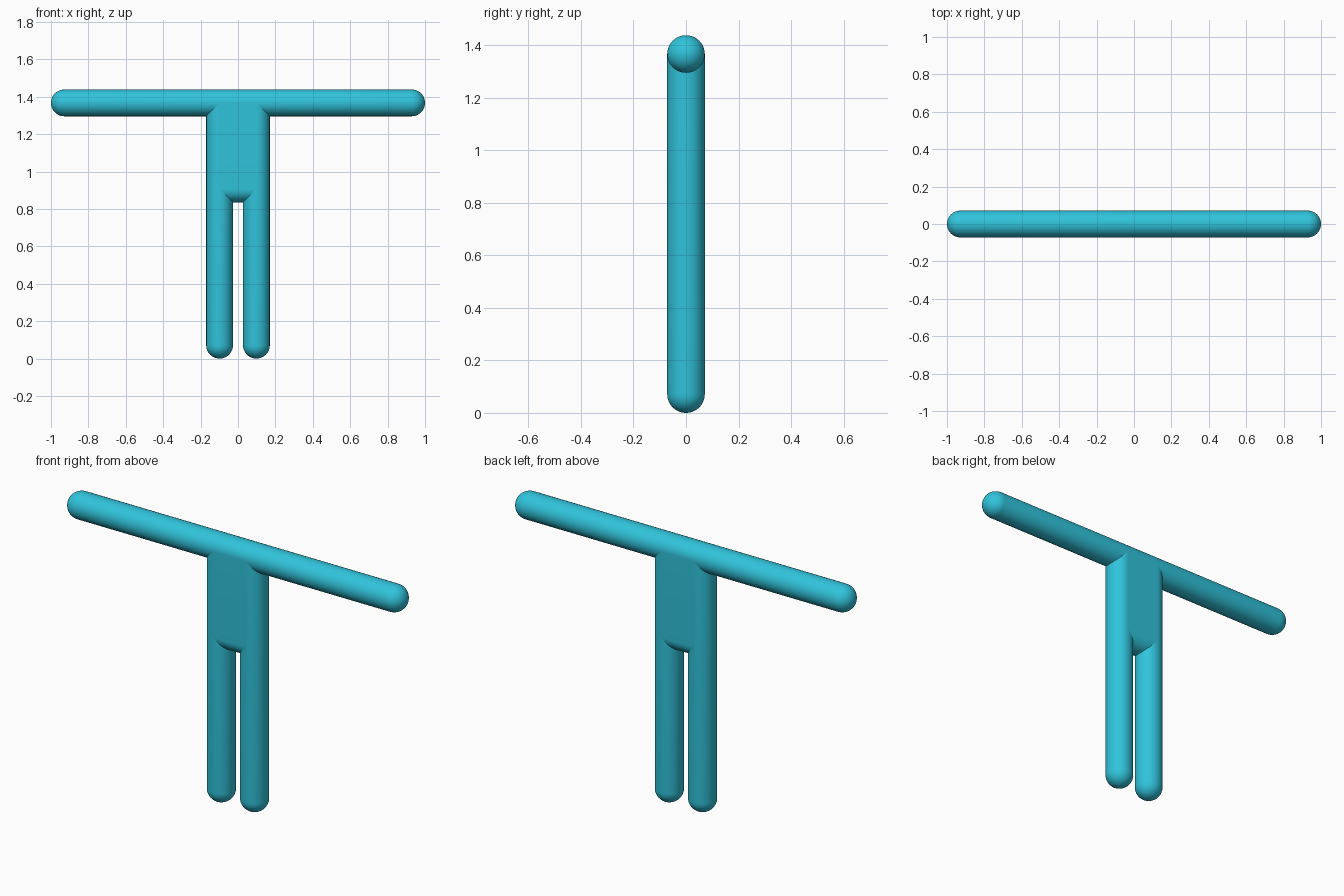
import bpy, bmesh, math
from mathutils import Matrix

old = bpy.data.objects.get("Cube")
if old:
    bpy.data.objects.remove(old, do_unlink=True)

R = 0.0715        # shared tube radius
ARM_Z = 1.367     # height of the arm axis
LEG_X = 0.0985    # leg offset from the middle
CROTCH_Z = 0.835  # underside of the torso
SEG = 48

teal = bpy.data.materials.new("teal")
colour = (0.030, 0.55, 0.71, 1.0)
teal.diffuse_color = colour
teal.use_nodes = True
teal.node_tree.nodes["Principled BSDF"].inputs["Base Color"].default_value = colour


def finish(name, bm):
    """Turn a bmesh into a smooth-shaded teal object."""
    bmesh.ops.recalc_face_normals(bm, faces=bm.faces)
    mesh = bpy.data.meshes.new(name)
    bm.to_mesh(mesh)
    bm.free()
    mesh.materials.append(teal)
    obj = bpy.data.objects.new(name, mesh)
    bpy.context.collection.objects.link(obj)
    bpy.ops.object.select_all(action="DESELECT")
    obj.select_set(True)
    bpy.context.view_layer.objects.active = obj
    bpy.ops.object.shade_smooth_by_angle(angle=math.radians(40))
    return obj


def tube(name, low, high, matrix, round_top=True):
    """Lathe a round-ended tube whose outermost points are at low and high."""
    n = SEG // 4
    arc = [math.pi / 2 * i / n for i in range(n + 1)]
    profile = [(R * math.sin(a), low + R - R * math.cos(a)) for a in arc]
    if round_top:
        profile += [(R * math.cos(a), high - R + R * math.sin(a)) for a in arc]
    else:
        profile += [(R, high), (0, high)]
    bm = bmesh.new()
    verts = [bm.verts.new((r, 0, z)) for r, z in profile]
    edges = [bm.edges.new(pair) for pair in zip(verts, verts[1:])]
    bmesh.ops.spin(bm, geom=verts + edges, cent=(0, 0, 0), axis=(0, 0, 1),
                   angle=2 * math.pi, steps=SEG, use_merge=True)
    bmesh.ops.remove_doubles(bm, verts=bm.verts, dist=1e-5)
    bmesh.ops.transform(bm, matrix=matrix, verts=bm.verts)
    return finish(name, bm)


# Arms: one long horizontal bar
tube("arms", -1, 1, Matrix.Translation((0, 0, ARM_Z)) @ Matrix.Rotation(math.pi / 2, 4, "Y"))

# Legs: rounded feet, running up into the arm bar
for side, x in (("left", LEG_X), ("right", -LEG_X)):
    tube(side + "_leg", 0, ARM_Z, Matrix.Translation((x, 0, 0)), round_top=False)

# Torso: flat slab with a rounded underside, bridging the legs
bm = bmesh.new()
half = SEG // 2
section = [(R * math.cos(math.pi * i / half), CROTCH_Z + R - R * math.sin(math.pi * i / half))
           for i in range(half + 1)]
section += [(-R, ARM_Z), (R, ARM_Z)]
face = bm.faces.new([bm.verts.new((-LEG_X, y, z)) for y, z in section])
grown = bmesh.ops.extrude_face_region(bm, geom=[face], use_keep_orig=True)
bmesh.ops.translate(bm, vec=(2 * LEG_X, 0, 0),
                    verts=[v for v in grown["geom"] if isinstance(v, bmesh.types.BMVert)])
finish("torso", bm)
